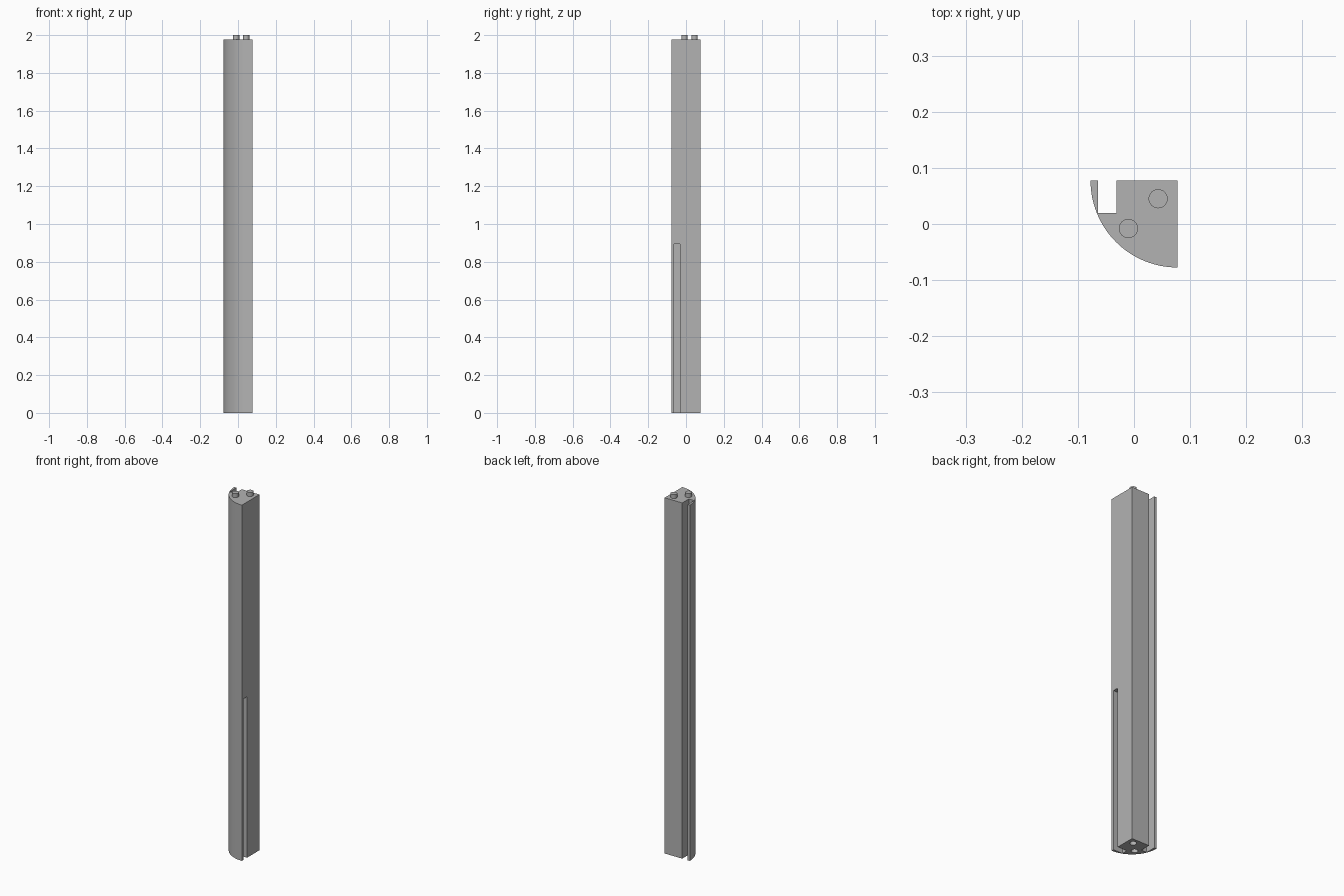
import bpy, bmesh
from math import sin, cos, pi, radians

cube = bpy.data.objects.get("Cube")
if cube:
    bpy.data.objects.remove(cube, do_unlink=True)

HALF = 0.0775          # half the width of the quarter-round section
R = 2 * HALF
TOP = 1.978
PEG_R = 0.017
PEGS = [(0.043, 0.045), (-0.01, -0.008)]

grey = bpy.data.materials.new("plain grey")
grey.use_nodes = True
colour = (0.45, 0.45, 0.45, 1)
grey.diffuse_color = colour
grey.node_tree.nodes["Principled BSDF"].inputs["Base Color"].default_value = colour


def prism(name, outline, z0, z1):
    """Extrude a plan outline from z0 to z1."""
    bm = bmesh.new()
    base = bm.faces.new([bm.verts.new((x, y, z0)) for x, y in outline])
    grown = bmesh.ops.extrude_face_region(bm, geom=[base])["geom"]
    bmesh.ops.translate(bm, vec=(0, 0, z1 - z0),
                        verts=[v for v in grown if isinstance(v, bmesh.types.BMVert)])
    bmesh.ops.recalc_face_normals(bm, faces=bm.faces)
    mesh = bpy.data.meshes.new(name)
    bm.to_mesh(mesh)
    bm.free()
    mesh.materials.append(grey)
    obj = bpy.data.objects.new(name, mesh)
    bpy.context.collection.objects.link(obj)
    return obj


def rect(x0, x1, y0, y1):
    return [(x0, y0), (x1, y0), (x1, y1), (x0, y1)]


def arc(cx, cy, r, a0, a1, n):
    return [(cx + r * cos(a0 + (a1 - a0) * i / n),
             cy + r * sin(a0 + (a1 - a0) * i / n)) for i in range(n + 1)]


def circle(cx, cy):
    return arc(cx, cy, PEG_R, 0, 2 * pi, 32)[:-1]


# Quarter-round post
post = prism("post", [(HALF, HALF)] + arc(HALF, HALF, R, pi, 1.5 * pi, 32), 0, TOP)

# Full-height back groove, shorter side groove, and sockets underneath
cutters = [
    prism("back_groove_cutter", rect(-0.064, -0.031, 0.02, 0.1), -0.1, 2.1),
    prism("side_groove_cutter", rect(0.02, 0.1, -0.064, -0.031), -0.1, 0.895),
]
cutters += [prism("socket_cutter", circle(x, y), -0.1, 0.024) for x, y in PEGS]
for cutter in cutters:
    cut = post.modifiers.new(cutter.name, "BOOLEAN")
    cut.operation = "DIFFERENCE"
    cut.solver = "EXACT"
    cut.object = cutter
bpy.context.view_layer.update()
depsgraph = bpy.context.evaluated_depsgraph_get()
cut_mesh = bpy.data.meshes.new_from_object(post.evaluated_get(depsgraph))
post.modifiers.clear()
post.data = cut_mesh
for cutter in cutters:
    bpy.data.objects.remove(cutter, do_unlink=True)

# Locating pegs on top
parts = [post] + [prism("peg", circle(x, y), TOP, 2.0) for x, y in PEGS]

# Smooth curves with crisp edges
bpy.ops.object.select_all(action="DESELECT")
for part in parts:
    part.select_set(True)
bpy.context.view_layer.objects.active = post
bpy.ops.object.shade_smooth_by_angle(angle=radians(30))
